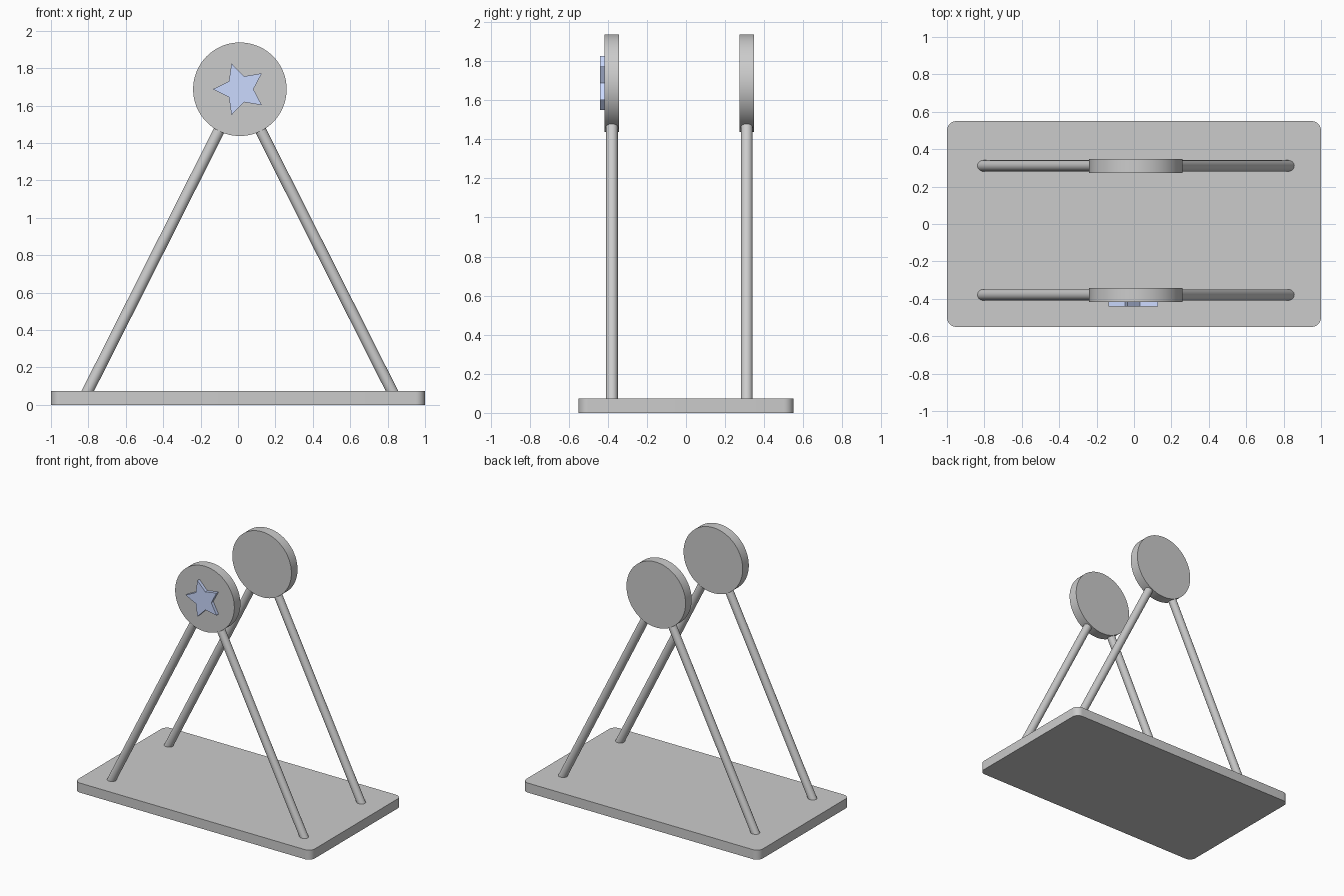
import bpy, bmesh, math
from mathutils import Vector

if "Cube" in bpy.data.objects:
    bpy.data.objects.remove(bpy.data.objects["Cube"])

HUB = (0.01, 1.687)          # x, z of the disc centres


def smooth(ob, angle=35):
    bpy.ops.object.select_all(action='DESELECT')
    ob.select_set(True)
    bpy.context.view_layer.objects.active = ob
    bpy.ops.object.shade_smooth_by_angle(angle=math.radians(angle))


def rod(name, a, b, radius, sides=32):
    """Cylinder running from point a to point b."""
    a, b = Vector(a), Vector(b)
    bpy.ops.mesh.primitive_cylinder_add(vertices=sides, radius=radius,
                                        depth=(b - a).length, location=(a + b) / 2)
    ob = bpy.context.object
    ob.name = name
    ob.rotation_euler = (b - a).to_track_quat('Z', 'Y').to_euler()
    smooth(ob)
    return ob


def prism(name, points, direction):
    """Extrude a flat outline along a direction."""
    bm = bmesh.new()
    face = bm.faces.new([bm.verts.new(p) for p in points])
    new = bmesh.ops.extrude_face_region(bm, geom=[face])['geom']
    bmesh.ops.translate(bm, vec=direction,
                        verts=[v for v in new if isinstance(v, bmesh.types.BMVert)])
    bmesh.ops.recalc_face_normals(bm, faces=bm.faces)
    mesh = bpy.data.meshes.new(name)
    bm.to_mesh(mesh)
    bm.free()
    ob = bpy.data.objects.new(name, mesh)
    bpy.context.collection.objects.link(ob)
    return ob


# base plate with rounded upright corners
outline = []
r = 0.05
for i, (sx, sy) in enumerate([(1, 1), (-1, 1), (-1, -1), (1, -1)]):
    for k in range(9):
        t = math.radians(90 * i + 90 * k / 8)
        outline.append((sx * (1 - r) + r * math.cos(t),
                        sy * (0.55 - r) + r * math.sin(t), 0))
smooth(prism("base_plate", outline, (0, 0, 0.073)))

# two A-frames: a pair of sloping legs meeting inside a disc
for side, y in (("front", -0.379), ("back", 0.311)):
    for hand, s in (("left", -1), ("right", 1)):
        rod(f"{side}_{hand}_leg", (HUB[0] + s * 0.83, y, 0.04),
            (HUB[0], y, HUB[1]), 0.03)
    rod(f"{side}_disc", (HUB[0], y - 0.037, HUB[1]),
        (HUB[0], y + 0.037, HUB[1]), 0.25, 96)

# star on the front disc, one point facing left
points = []
for k in range(10):
    radius = 0.0725 if k % 2 == 0 else 0.145
    t = math.pi / 5 * k
    points.append((HUB[0] + radius * math.cos(t), -0.441,
                   HUB[1] + radius * math.sin(t)))
star = prism("star", points, (0, 0.035, 0))
blue = bpy.data.materials.new("pale_blue")
blue.diffuse_color = (0.6, 0.7, 1.0, 1)
blue.use_nodes = True
blue.node_tree.nodes["Principled BSDF"].inputs["Base Color"].default_value = blue.diffuse_color
star.data.materials.append(blue)
